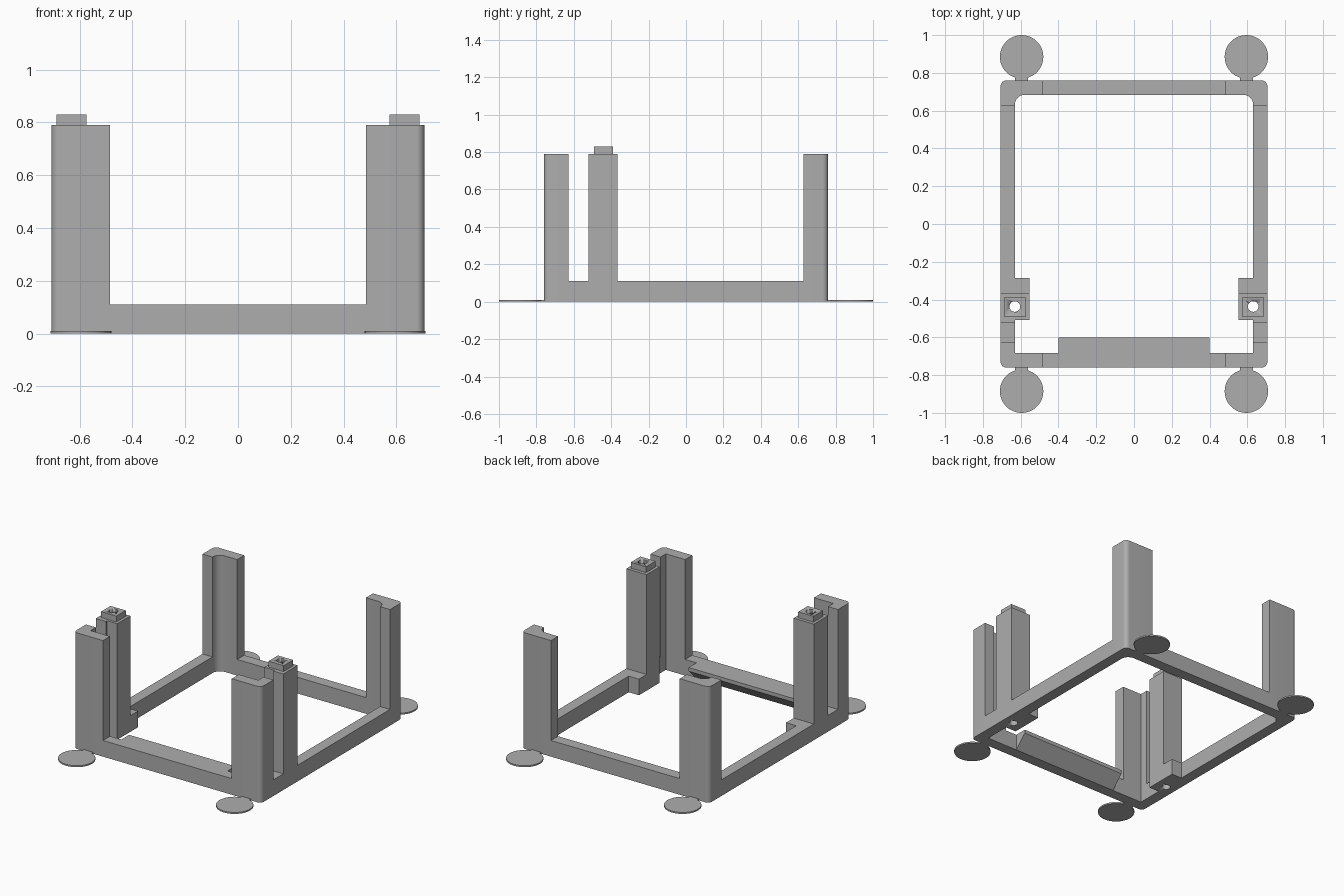
import bpy, bmesh, math

cube = bpy.data.objects.get("Cube")
if cube:
    bpy.data.objects.remove(cube, do_unlink=True)

# Single plastic grey
GREY = (0.42, 0.42, 0.42, 1)
mat = bpy.data.materials.new("plain grey")
mat.use_nodes = True
mat.diffuse_color = GREY
mat.node_tree.nodes["Principled BSDF"].inputs["Base Color"].default_value = GREY

# Main dimensions
X, Y = 0.706, 0.76            # outer half sizes
XI, YI = 0.631, 0.684         # inner half sizes
ARM_X, ARM_Y = 0.485, 0.627   # where the corner posts end
RAIL, TOP, PEG = 0.11, 0.79, 0.83
PIL_FRONT, PIL_BACK = -0.521, -0.367
PAD = 0.01


def prism(name, outline, low, high, axis="z"):
    """Extrude a closed outline along z, or a (y, z) outline along x."""
    bm = bmesh.new()
    if axis == "z":
        base = [bm.verts.new((a, b, low)) for a, b in outline]
        move = (0, 0, high - low)
    else:
        base = [bm.verts.new((low, a, b)) for a, b in outline]
        move = (high - low, 0, 0)
    face = bm.faces.new(base)
    out = bmesh.ops.extrude_face_region(bm, geom=[face], use_keep_orig=True)
    verts = [g for g in out["geom"] if isinstance(g, bmesh.types.BMVert)]
    bmesh.ops.translate(bm, verts=verts, vec=move)
    bmesh.ops.recalc_face_normals(bm, faces=bm.faces)
    mesh = bpy.data.meshes.new(name)
    bm.to_mesh(mesh)
    bm.free()
    mesh.materials.append(mat)
    obj = bpy.data.objects.new(name, mesh)
    bpy.context.collection.objects.link(obj)
    bpy.ops.object.select_all(action="DESELECT")
    obj.select_set(True)
    bpy.context.view_layer.objects.active = obj
    bpy.ops.object.shade_smooth_by_angle(angle=math.radians(30))
    return obj


def box(name, x0, x1, y0, y1, z0, z1):
    return prism(name, [(x0, y0), (x1, y0), (x1, y1), (x0, y1)], z0, z1)


def arc(cx, cy, r, start, end, steps=8):
    return [(cx + r * math.cos(math.radians(start + (end - start) * i / steps)),
             cy + r * math.sin(math.radians(start + (end - start) * i / steps)))
            for i in range(steps + 1)]


def circle(cx, cy, r, steps):
    return arc(cx, cy, r, 0, 360, steps)[:-1]


def cut(obj, cutter):
    mod = obj.modifiers.new("hole", "BOOLEAN")
    mod.operation = "DIFFERENCE"
    mod.solver = "EXACT"
    mod.object = cutter
    bpy.context.view_layer.objects.active = obj
    bpy.ops.object.modifier_apply(modifier=mod.name)


for sx, side in ((1, "left"), (-1, "right")):
    for sy, end in ((-1, "front"), (1, "back")):
        # L-shaped corner post, rounded outside and filleted inside at the back
        r, f = 0.03, 0.053
        outline = [(ARM_X, Y)] + arc(X - r, Y - r, r, 90, 0)
        outline += [(X, ARM_Y), (XI, ARM_Y)]
        outline += arc(XI - f, YI - f, f, 0, 90) if sy > 0 else [(XI, YI)]
        outline += [(ARM_X, YI)]
        prism(f"{end}_{side}_corner_post",
              [(sx * x, sy * y) for x, y in outline], 0, TOP)

        # Thin round foot pad and its link
        prism(f"{end}_{side}_pad", circle(sx * 0.595, sy * 0.885, 0.115, 48), 0, PAD)
        box(f"{end}_{side}_pad_link", sx * 0.56, sx * 0.63, sy * Y, sy * 0.79, 0, PAD)

    # Side rails either side of the pillar
    box(f"{side}_rail_front", sx * XI, sx * X, -ARM_Y, PIL_FRONT, 0, RAIL)
    box(f"{side}_rail_back", sx * XI, sx * X, PIL_BACK, ARM_Y, 0, RAIL)

    # Pillar with foot block and drilled peg
    inner = 0.554
    outline = [(X, PIL_FRONT), (X, PIL_BACK), (inner, PIL_BACK),
               (inner, -0.508), (XI, -0.508), (XI, PIL_FRONT)]
    pillar = prism(f"{side}_pillar", [(sx * x, y) for x, y in outline], 0, TOP)
    box(f"{side}_pillar_foot", sx * inner, sx * XI, PIL_BACK, -0.285, 0, RAIL)
    peg = box(f"{side}_peg", sx * 0.573, sx * 0.688, -0.491, -0.389, TOP, PEG)
    drill = prism("drill", circle(sx * 0.631, -0.437, 0.028, 32), -0.1, 1)
    cut(pillar, drill)
    cut(peg, drill)
    bpy.data.objects.remove(drill, do_unlink=True)

# Front and back rails
box("front_rail", -ARM_X, ARM_X, -Y, -YI, 0, RAIL)
box("back_rail", -ARM_X, ARM_X, YI, Y, 0, RAIL)

# Ledge on the front rail, sloped underneath
prism("front_ledge", [(-YI, RAIL), (-0.6, RAIL), (-0.6, 0.085), (-YI, 0)],
      -0.4, 0.4, axis="x")
